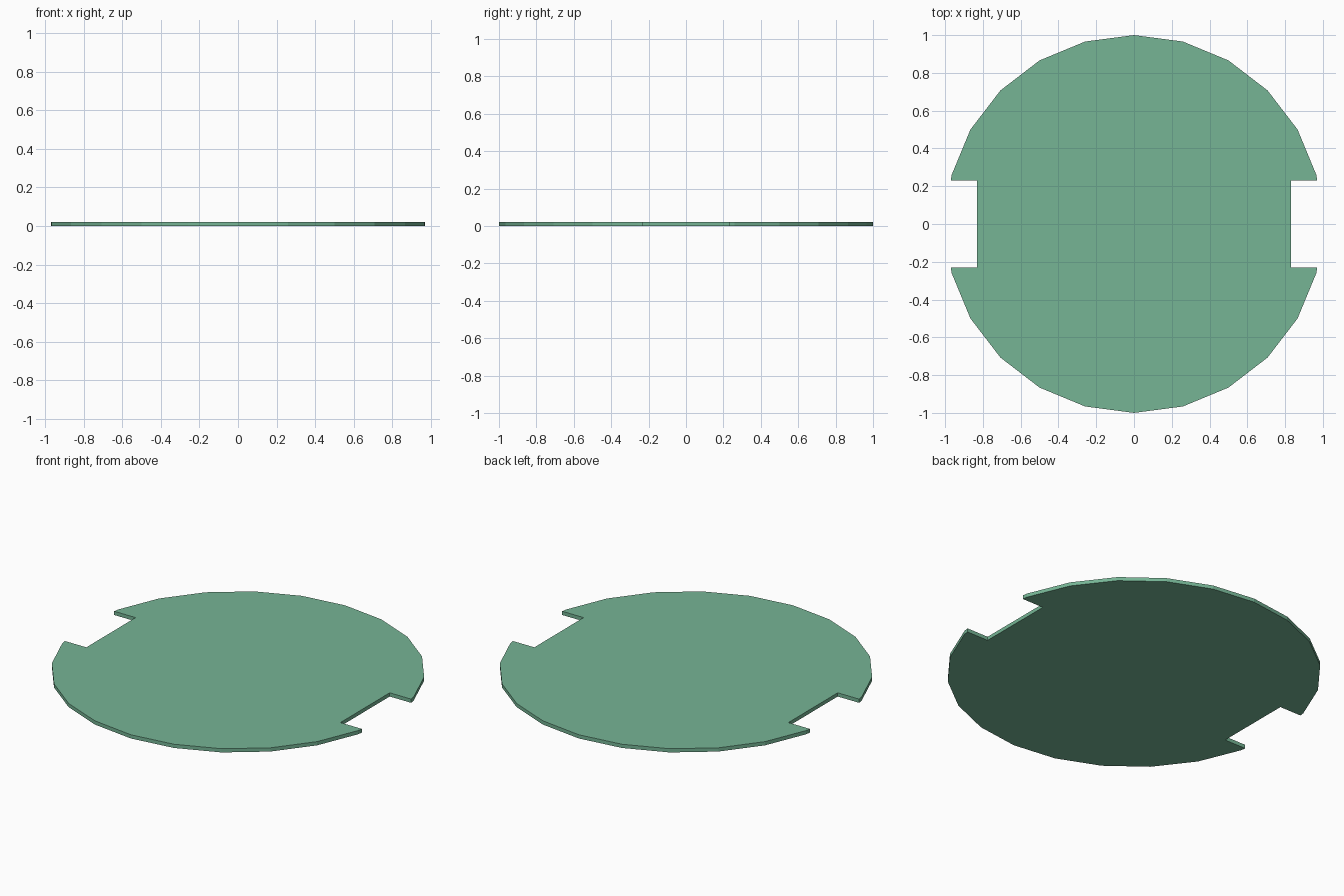
import bpy, bmesh, math

if "Cube" in bpy.data.objects:
    bpy.data.objects.remove(bpy.data.objects["Cube"])

SIDES = 24
THICK = 0.022
NOTCH_X, NOTCH_Y = 0.83, 0.23   # notch floor and half width

# Upper arc of the 24-sided disc, from right notch to left notch
step = 2 * math.pi / SIDES
arc = [(math.cos(i * step), math.sin(i * step)) for i in range(1, SIDES // 2)]

# Point where the notch side meets the disc rim
x1, y1 = arc[0]
rim_x = 1 + (x1 - 1) * NOTCH_Y / y1
half = [(NOTCH_X, NOTCH_Y), (rim_x, NOTCH_Y)] + arc + [(-rim_x, NOTCH_Y), (-NOTCH_X, NOTCH_Y)]

# Lower half is the upper half turned by 180 degrees
outline = half + [(-x, -y) for x, y in half]

# Extrude the outline into a thin plate
bm = bmesh.new()
face = bm.faces.new([bm.verts.new((x, y, 0)) for x, y in outline])
ext = bmesh.ops.extrude_face_region(bm, geom=[face], use_keep_orig=True)
top = [v for v in ext["geom"] if isinstance(v, bmesh.types.BMVert)]
bmesh.ops.translate(bm, verts=top, vec=(0, 0, THICK))
bmesh.ops.recalc_face_normals(bm, faces=bm.faces)
mesh = bpy.data.meshes.new("notched_disc")
bm.to_mesh(mesh)
bm.free()

disc = bpy.data.objects.new("notched_disc", mesh)
bpy.context.collection.objects.link(disc)

# Green finish
mat = bpy.data.materials.new("green")
mat.diffuse_color = (0.18, 0.46, 0.30, 1)
mat.use_nodes = True
mat.node_tree.nodes["Principled BSDF"].inputs["Base Color"].default_value = mat.diffuse_color
mesh.materials.append(mat)
